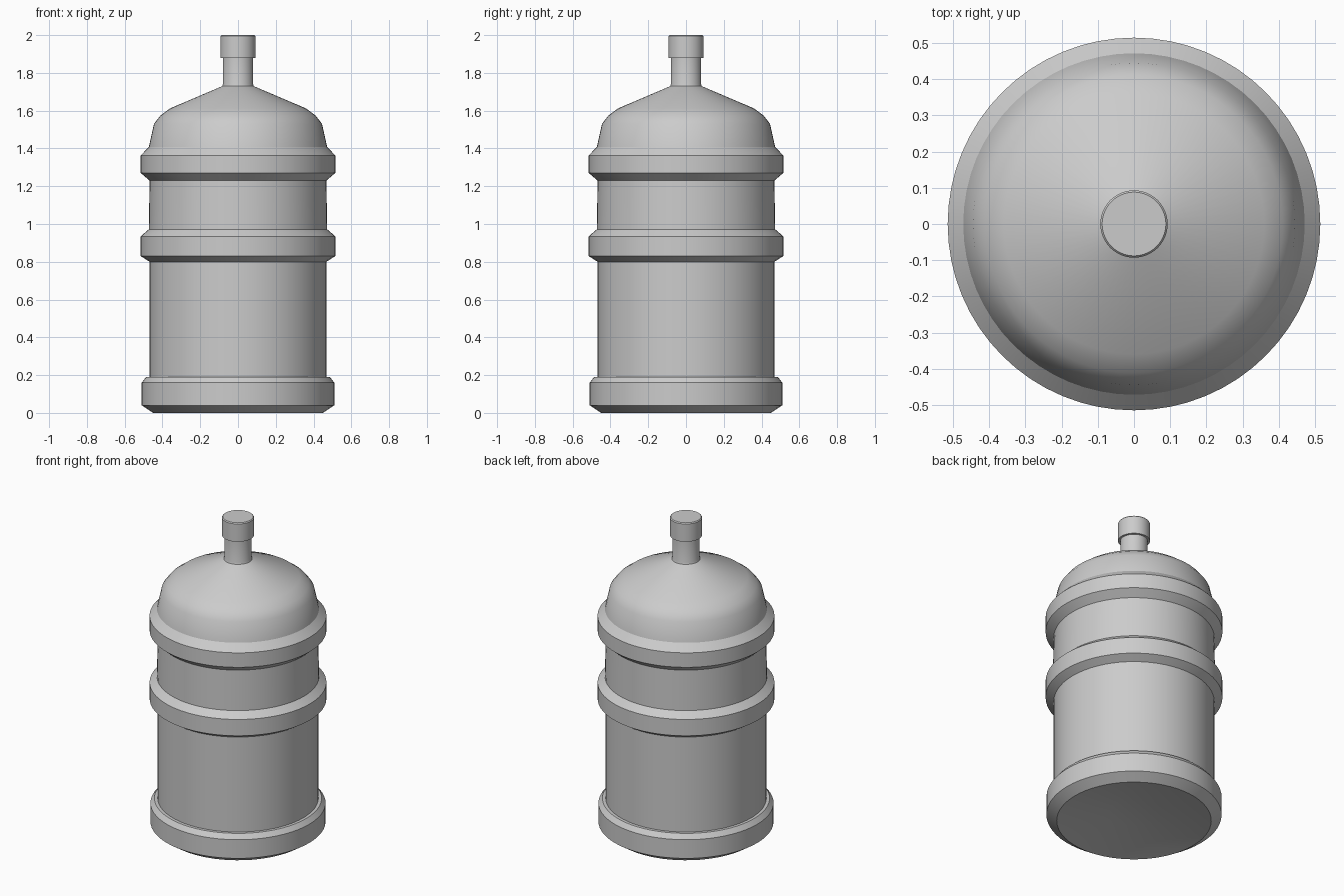
import bpy, bmesh, math

if "Cube" in bpy.data.objects:
    bpy.data.objects.remove(bpy.data.objects["Cube"])

SIDES = 64

grey = bpy.data.materials.new("plain_grey")
grey.diffuse_color = (0.6, 0.6, 0.6, 1)
grey.use_nodes = True
grey.node_tree.nodes["Principled BSDF"].inputs["Base Color"].default_value = grey.diffuse_color


def lathe(name, profile):
    """Spin a (radius, height) profile round the z axis; radius 0 closes the end."""
    bm = bmesh.new()
    verts = [bm.verts.new((r, 0, z)) for r, z in profile]
    edges = [bm.edges.new(pair) for pair in zip(verts, verts[1:])]
    bmesh.ops.spin(bm, geom=verts + edges, cent=(0, 0, 0), axis=(0, 0, 1),
                   angle=math.tau, steps=SIDES, use_duplicate=False)
    bmesh.ops.remove_doubles(bm, verts=bm.verts[:], dist=0.0002)
    bmesh.ops.recalc_face_normals(bm, faces=bm.faces[:])
    mesh = bpy.data.meshes.new(name)
    bm.to_mesh(mesh)
    bm.free()
    mesh.materials.append(grey)
    obj = bpy.data.objects.new(name, mesh)
    bpy.context.collection.objects.link(obj)
    bpy.context.view_layer.objects.active = obj
    obj.select_set(True)
    bpy.ops.object.shade_smooth_by_angle(angle=math.radians(28))
    obj.select_set(False)
    return obj


def rib(z0, z1, z2, z3, body=0.468, outer=0.515):
    """Raised band with chamfered lower and upper edges."""
    return [(body, z0), (outer, z1), (outer, z2), (body + 0.004, z3)]


# Bottle: hollowed base, foot band, two ribs, domed shoulder, neck
base = [(0, 0.055), (0.15, 0.055), (0.45, 0.0)]
foot = [(0.51, 0.04), (0.51, 0.16), (0.487, 0.19), (0.468, 0.19)]
shoulder = [(0.445, 1.53), (0.412, 1.573), (0.36, 1.612), (0.083, 1.73)]
neck = [(0.08, 1.74), (0.08, 1.89), (0, 1.89)]
lathe("bottle", base + foot + rib(0.80, 0.83, 0.935, 0.972)
      + rib(1.23, 1.27, 1.363, 1.408) + shoulder + neck)

# Cap with a softened top edge
lathe("cap", [(0, 1.88), (0.093, 1.88), (0.093, 1.994), (0.088, 2.0), (0, 2.0)])
